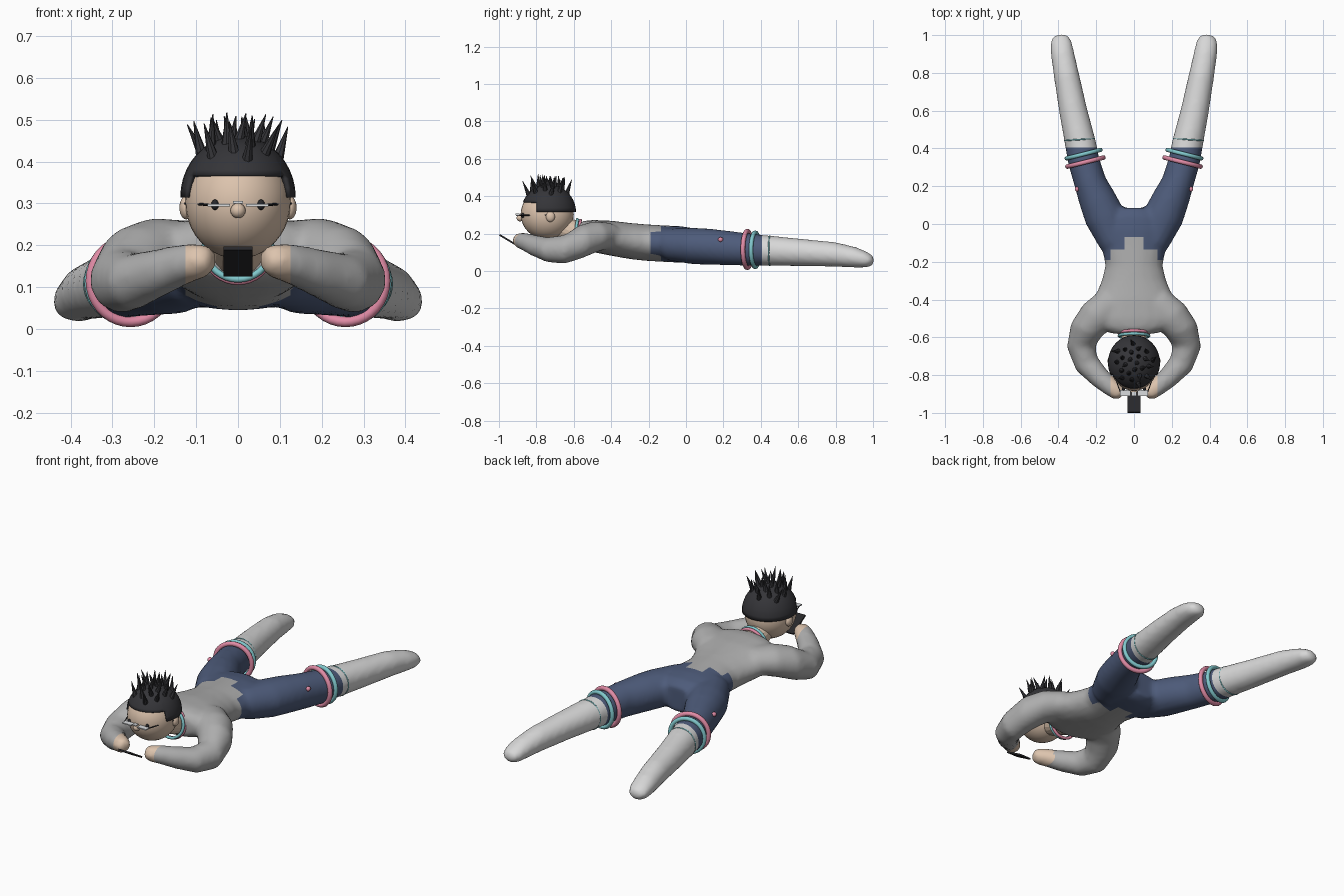
import bpy, bmesh, math, random
from mathutils import Vector, Matrix

if "Cube" in bpy.data.objects:
    bpy.data.objects.remove(bpy.data.objects["Cube"])

random.seed(4)


def material(name, r, g, b):
    m = bpy.data.materials.new(name)
    m.diffuse_color = (r, g, b, 1)
    m.use_nodes = True
    m.node_tree.nodes["Principled BSDF"].inputs["Base Color"].default_value = m.diffuse_color
    return m


GREY = material("sweater grey", 0.42, 0.42, 0.42)
PALE = material("sock pale grey", 0.68, 0.68, 0.68)
BLUE = material("shorts blue", 0.075, 0.105, 0.195)
SKIN = material("skin", 0.72, 0.55, 0.42)
HAIR = material("hair black", 0.035, 0.035, 0.04)
PINK = material("pink", 0.75, 0.26, 0.38)
TEAL = material("teal", 0.22, 0.58, 0.61)
DARK = material("device black", 0.02, 0.02, 0.023)
WHITE = material("frame white", 0.7, 0.72, 0.74)


def finish(name, bm, *mats, smooth=True):
    me = bpy.data.meshes.new(name)
    bmesh.ops.recalc_face_normals(bm, faces=bm.faces)
    for f in bm.faces:
        f.smooth = smooth
    bm.to_mesh(me)
    bm.free()
    for m in mats:
        me.materials.append(m)
    ob = bpy.data.objects.new(name, me)
    bpy.context.collection.objects.link(ob)
    return ob


def ball(name, loc, size, mat, u=20, v=12):
    bm = bmesh.new()
    mtx = Matrix.Translation(loc) @ Matrix.Diagonal((*size, 1))
    bmesh.ops.create_uvsphere(bm, u_segments=u, v_segments=v, radius=1, matrix=mtx)
    return finish(name, bm, mat)


def box(name, loc, size, mat, tilt=0):
    bm = bmesh.new()
    mtx = Matrix.Translation(loc) @ Matrix.Rotation(tilt, 4, 'X') @ Matrix.Diagonal((*size, 1))
    bmesh.ops.create_cube(bm, size=1, matrix=mtx)
    return finish(name, bm, mat, smooth=False)


def rod(name, a, b, r1, r2, mat, seg=20):
    a, b = Vector(a), Vector(b)
    bm = bmesh.new()
    mtx = Matrix.Translation((a + b) / 2) @ (b - a).to_track_quat('Z', 'Y').to_matrix().to_4x4()
    bmesh.ops.create_cone(bm, cap_ends=True, segments=seg, radius1=r1, radius2=r2,
                          depth=(b - a).length, matrix=mtx)
    return finish(name, bm, mat, smooth=False)


def ring(name, loc, axis, major, minor, mat):
    bm = bmesh.new()
    mtx = Matrix.Translation(loc) @ Vector(axis).to_track_quat('Z', 'Y').to_matrix().to_4x4()
    n, k = 36, 10
    rows = [[bm.verts.new(mtx @ Vector((
        (major + minor * math.cos(j * math.tau / k)) * math.cos(i * math.tau / n),
        (major + minor * math.cos(j * math.tau / k)) * math.sin(i * math.tau / n),
        minor * math.sin(j * math.tau / k)))) for j in range(k)] for i in range(n)]
    for i in range(n):
        for j in range(k):
            bm.faces.new((rows[i][j], rows[(i + 1) % n][j],
                          rows[(i + 1) % n][(j + 1) % k], rows[i][(j + 1) % k]))
    return finish(name, bm, mat)


def loft(bm, path, side=1, seg=20):
    """Elliptical tube through (x, y, z, half width, half height)."""
    rows = []
    for i, (x, y, z, w, h) in enumerate(path):
        p, q = path[max(i - 1, 0)], path[min(i + 1, len(path) - 1)]
        d = Vector((q[0] - p[0], q[1] - p[1], 0)).normalized()
        across = Vector((d.y, -d.x, 0))
        row = []
        for k in range(seg):
            a = k * math.tau / seg
            v = Vector((x, y, z)) + across * w * math.cos(a) + Vector((0, 0, h * math.sin(a)))
            v.x *= side
            row.append(bm.verts.new(v))
        rows.append(row)
    new = [bm.faces.new(rows[0]), bm.faces.new(rows[-1][::-1])]
    for a, b in zip(rows, rows[1:]):
        for k in range(seg):
            new.append(bm.faces.new((a[k], b[k], b[(k + 1) % seg], a[(k + 1) % seg])))
    bmesh.ops.recalc_face_normals(bm, faces=new)


# Body: torso, arms and legs fused into one skin
torso = [(0, .085, .135, .10, .07), (0, .04, .137, .19, .092), (0, -.03, .142, .205, .098),
         (0, -.12, .146, .172, .098), (0, -.22, .152, .152, .098), (0, -.3, .16, .172, .097),
         (0, -.4, .175, .215, .094), (0, -.5, .187, .23, .086), (0, -.55, .19, .19, .077),
         (0, -.58, .19, .12, .06)]
arm = [(.12, -.42, .19, .09, .07), (.2, -.49, .183, .095, .083), (.255, -.565, .155, .088, .09),
       (.28, -.65, .115, .076, .077), (.25, -.74, .113, .067, .067), (.18, -.815, .137, .056, .057),
       (.12, -.865, .157, .049, .048), (.085, -.89, .162, .044, .042), (.06, -.902, .164, .028, .028)]
leg = [(.1, -.1, .142, .085, .085), (.155, .04, .133, .108, .098), (.19, .12, .13, .1, .097),
       (.232, .22, .123, .086, .093), (.268, .34, .114, .084, .087), (.282, .42, .11, .083, .082),
       (.322, .6, .1, .075, .074), (.36, .8, .088, .067, .066), (.38, .91, .072, .062, .055),
       (.386, .96, .062, .058, .044), (.389, .987, .057, .046, .034), (.391, 1.004, .055, .026, .02)]
bm = bmesh.new()
loft(bm, torso)
for s in (-1, 1):
    loft(bm, arm, s)
    loft(bm, leg, s)
body = finish("body", bm)
rm = body.modifiers.new("fuse", 'REMESH')
rm.mode = 'VOXEL'
rm.voxel_size = 0.014
sm = body.modifiers.new("soften", 'SMOOTH')
sm.factor = 0.5
sm.iterations = 6
fused = bpy.data.meshes.new_from_object(body.evaluated_get(bpy.context.evaluated_depsgraph_get()))
body.modifiers.clear()
body.data = fused
fused.materials.clear()
for m in (GREY, BLUE, PALE, SKIN):
    fused.materials.append(m)

# Clothing colours, with clean cut lines
bm = bmesh.new()
bm.from_mesh(fused)
for co, no in (((0, .405, 0), (0, 1, 0)), ((0, -.07, 0), (0, 1, 0)), ((0, -.135, 0), (0, 1, 0)),
               ((0, -.19, 0), (0, 1, 0)), ((.05, 0, 0), (1, 0, 0)), ((-.05, 0, 0), (1, 0, 0)),
               ((.125, 0, 0), (1, 0, 0)), ((-.125, 0, 0), (1, 0, 0))):
    bmesh.ops.bisect_plane(bm, geom=bm.verts[:] + bm.edges[:] + bm.faces[:],
                           plane_co=co, plane_no=no, dist=1e-5)
for f in bm.faces:
    c = f.calc_center_median()
    x = abs(c.x)
    waist = -.07 if x < .05 else -.135 if x < .125 else -.19
    f.material_index = 2 if c.y > .405 else 1 if c.y > waist else 0
    if c.y < -.8 and x < .125:
        f.material_index = 3
    f.smooth = True
bm.to_mesh(fused)
bm.free()

# Neck and head
rod("neck", (0, -.55, .19), (0, -.68, .235), .068, .06, SKIN)
ball("head", (0, -.742, .303), (.126, .142, .135), SKIN, 32, 20)
ball("nose", (0, -.888, .283), (.018, .018, .018), SKIN)

# Hair cap, cut higher over the forehead
bm = bmesh.new()
bmesh.ops.create_uvsphere(bm, u_segments=32, v_segments=20, radius=1,
                          matrix=Matrix.Translation((0, -.735, .315)) @ Matrix.Diagonal((.138, .147, .147, 1)))
for co, no in (((0, 0, .315), (0, 0, 1)), ((0, 0, .368), (0, 0, 1)), ((0, -.8, 0), (0, 1, 0))):
    bmesh.ops.bisect_plane(bm, geom=bm.verts[:] + bm.edges[:] + bm.faces[:],
                           plane_co=co, plane_no=no, dist=1e-5)
gone = [f for f in bm.faces if f.calc_center_median().z < .315
        or (f.calc_center_median().z < .368 and f.calc_center_median().y < -.8)]
bmesh.ops.delete(bm, geom=gone, context='FACES')
cap = finish("hair_cap", bm, HAIR)
cap.modifiers.new("thickness", 'SOLIDIFY').thickness = .012

# Hair spikes scattered over the crown
for i in range(24):
    a = i * 2.4
    r = .75 * math.sqrt((i + .5) / 24)
    u, v = r * math.cos(a), r * math.sin(a)
    base = Vector((.138 * u, -.735 + .147 * v, .31 + .147 * math.sqrt(1 - r * r)))
    lean = Vector((u * .4 + random.uniform(-.3, .3), v * .4 + random.uniform(-.3, .3), 1)).normalized()
    length = .05 + .045 * r + random.uniform(-.008, .008)
    rod("hair_spike", base - lean * .012, base + lean * length, .015, .001, HAIR, 8)

# Paired face details, and bands around the legs
for s in (-1, 1):
    ball("ear", (s * .124, -.725, .29), (.016, .024, .028), SKIN)
    ball("eye", (s * .055, -.873, .297), (.009, .01, .013), DARK, 8, 6)
    box("glasses_lens_bar", (s * .046, -.895, .296), (.054, .03, .006), WHITE)
    rod("glasses_temple", (s * .072, -.89, .297), (s * .128, -.74, .3), .003, .003, DARK, 6)
    along = (s * .25, 1, 0)
    ring("pink_leg_band", (s * .257, .328, .115), along, .098, .0125, PINK)
    ring("teal_leg_band", (s * .267, .37, .113), along, .092, .0115, TEAL)
    ring("sock_trim", (s * .288, .447, .108), (s * .06, 1, 0), .0785, .004, TEAL)
    ball("shorts_bow", (s * .302, .185, .168), (.012, .014, .013), PINK, 8, 6)
box("glasses_bridge", (0, -.9, .303), (.024, .022, .006), WHITE)

# Neck bands
ring("teal_neck_band", (0, -.592, .197), (0, 1, -.15), .079, .008, TEAL)
ring("pink_neck_band", (0, -.576, .192), (0, 1, -.15), .08, .008, PINK)

# Handheld device between the hands
box("handheld_device", (0, -.944, .161), (.07, .125, .009), DARK, -math.radians(31))
